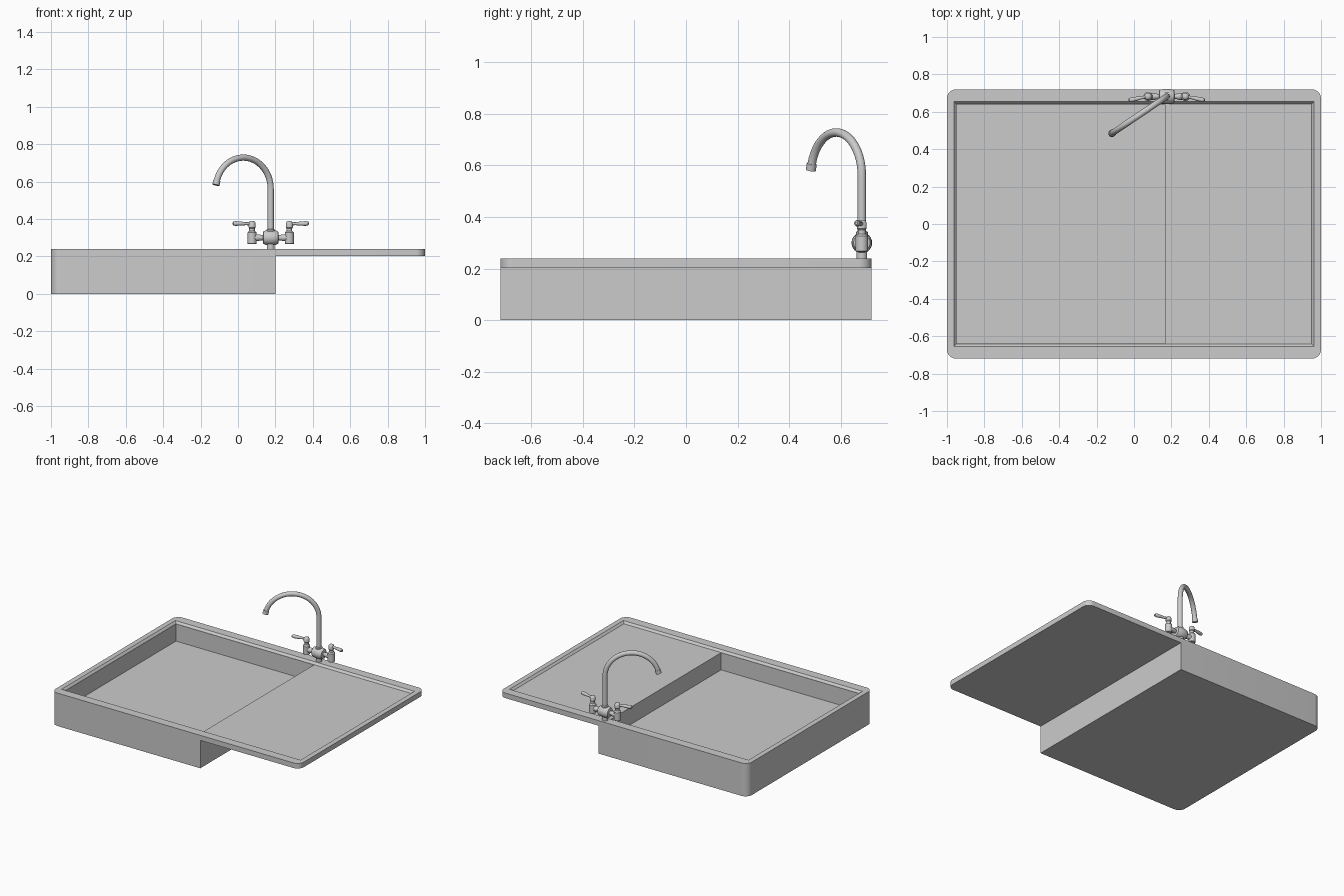
import bpy, bmesh, math
from mathutils import Vector, Matrix

if "Cube" in bpy.data.objects:
    bpy.data.objects.remove(bpy.data.objects["Cube"])

def new_object(name, bm, smooth=False):
    bmesh.ops.recalc_face_normals(bm, faces=bm.faces)
    me = bpy.data.meshes.new(name)
    bm.to_mesh(me)
    bm.free()
    ob = bpy.data.objects.new(name, me)
    bpy.context.collection.objects.link(ob)
    if smooth:
        bpy.ops.object.select_all(action='DESELECT')
        bpy.context.view_layer.objects.active = ob
        ob.select_set(True)
        bpy.ops.object.shade_smooth_by_angle(angle=math.radians(35))
    return ob

def block(name, lo, hi, grow=0.0, corner=0.0):
    """Box from lo to hi; grow widens the top, corner rounds the upright edges."""
    bm = bmesh.new()
    bmesh.ops.create_cube(bm, size=1)
    lo, hi = Vector(lo), Vector(hi)
    for v in bm.verts:
        top = v.co.z > 0
        for i in range(3):
            pos = v.co[i] > 0
            v.co[i] = hi[i] if pos else lo[i]
            if top and i < 2:
                v.co[i] += grow if pos else -grow
    if corner:
        edges = [e for e in bm.edges
                 if abs(e.verts[0].co.z - e.verts[1].co.z) > 0.01]
        bmesh.ops.bevel(bm, geom=edges, offset=corner, segments=8,
                        profile=0.5, affect='EDGES')
    return new_object(name, bm, smooth=corner > 0)

def carve(target, cutter):
    cutter.hide_render = True
    mod = target.modifiers.new("cut", 'BOOLEAN')
    mod.operation, mod.solver, mod.object = 'DIFFERENCE', 'EXACT', cutter
    bpy.ops.object.select_all(action='DESELECT')
    bpy.context.view_layer.objects.active = target
    target.select_set(True)
    bpy.ops.object.modifier_apply(modifier=mod.name)
    bpy.data.objects.remove(cutter)

def sweep(name, path, radii, n=20):
    """Round tube through path points, one radius per point, capped ends."""
    path = [Vector(p) for p in path]
    bm = bmesh.new()
    rings = []
    normal = None
    for i, p in enumerate(path):
        t = Vector()
        if i > 0:
            t += (p - path[i - 1]).normalized()
        if i < len(path) - 1:
            t += (path[i + 1] - p).normalized()
        t.normalize()
        if normal is None:
            normal = t.orthogonal()
        normal = (normal - t * normal.dot(t)).normalized()
        side = t.cross(normal)
        rings.append([bm.verts.new(p + radii[i] * (
            normal * math.cos(a) + side * math.sin(a)))
            for a in (2 * math.pi * k / n for k in range(n))])
    for a, b in zip(rings, rings[1:]):
        for k in range(n):
            bm.faces.new((a[k], a[(k + 1) % n], b[(k + 1) % n], b[k]))
    bm.faces.new(rings[0])
    bm.faces.new(rings[-1])
    return new_object(name, bm, smooth=True)

def lathe(name, origin, axis, profile, n=24):
    """Turned part: profile is (distance along axis, radius) pairs."""
    o, axis = Vector(origin), Vector(axis).normalized()
    eps = 1e-5    # keeps stepped shoulders from having zero length
    pts = [o + axis * (d + i * eps) for i, (d, r) in enumerate(profile)]
    return sweep(name, pts, [r for d, r in profile], n)

# Sink body: rounded block, undercut below the draining board
sink = block("sink", (-1, -0.72, 0), (1, 0.72, 0.24), corner=0.05)
carve(sink, block("undercut", (0.2, -1, -0.2), (1.3, 1, 0.203)))
carve(sink, block("tray_recess", (-0.95, -0.642, 0.225), (0.95, 0.642, 0.245),
                  grow=0.018))
carve(sink, block("bowl_recess", (-0.948, -0.64, 0.10), (0.165, 0.64, 0.235)))
bpy.ops.object.shade_smooth_by_angle(angle=math.radians(30))

# Tap body
X, Y, Z = 0.175, 0.682, 0.30
lathe("tap_base", (X, Y, 0.235), (0, 0, 1), [(0, 0.021), (0.045, 0.021)])
lathe("tap_barrel", (X, Y, Z), (1, 0, 0),
      [(-0.042, 0.026), (-0.040, 0.032), (-0.028, 0.038), (0, 0.040),
       (0.028, 0.038), (0.040, 0.032), (0.042, 0.026)])
lathe("tap_crossbar", (X - 0.1, Y, Z), (1, 0, 0),
      [(0, 0.018), (0.035, 0.018), (0.05, 0.014), (0.15, 0.014),
       (0.165, 0.018), (0.2, 0.018)])

# Spout: straight riser, then an arch turned towards the bowl
out = Vector((-0.83, -0.56, 0)).normalized()
foot = Vector((X, Y, 0))
path = [foot + Vector((0, 0, z)) for z in (0.32, 0.42, 0.52)]
for i in range(29):
    a = math.radians(168 * i / 28)
    path.append(foot + out * (0.177 * (1 - math.cos(a)))
                + Vector((0, 0, 0.56 + 0.168 * math.sin(a))))
sweep("spout", path, [0.0165] * len(path))
tip_dir = path[-1] - path[-2]
lathe("spout_tip", path[-1] - tip_dir.normalized() * 0.012, tip_dir,
      [(0, 0.0165), (0, 0.0195), (0.026, 0.0195), (0.026, 0.014)])
lathe("spout_collar", (X, Y, 0.33), (0, 0, 1),
      [(0, 0.023), (0.012, 0.023), (0.016, 0.017)])

# Valves and lever handles, one on each side
for side, label in ((-1, "left"), (1, "right")):
    vx = X + side * 0.1
    lathe(label + "_valve", (vx, Y, 0.265), (0, 0, 1),
          [(0, 0.021), (0.003, 0.024), (0.062, 0.024), (0.066, 0.021),
           (0.070, 0.015), (0.085, 0.015), (0.090, 0.019), (0.112, 0.019),
           (0.120, 0.015), (0.124, 0.008)])
    lathe(label + "_lever", (vx, Y, 0.374), (side, -0.2, 0.02),
          [(0, 0.009), (0.035, 0.008), (0.06, 0.011), (0.09, 0.0125),
           (0.102, 0.010), (0.106, 0.005)], n=16)
